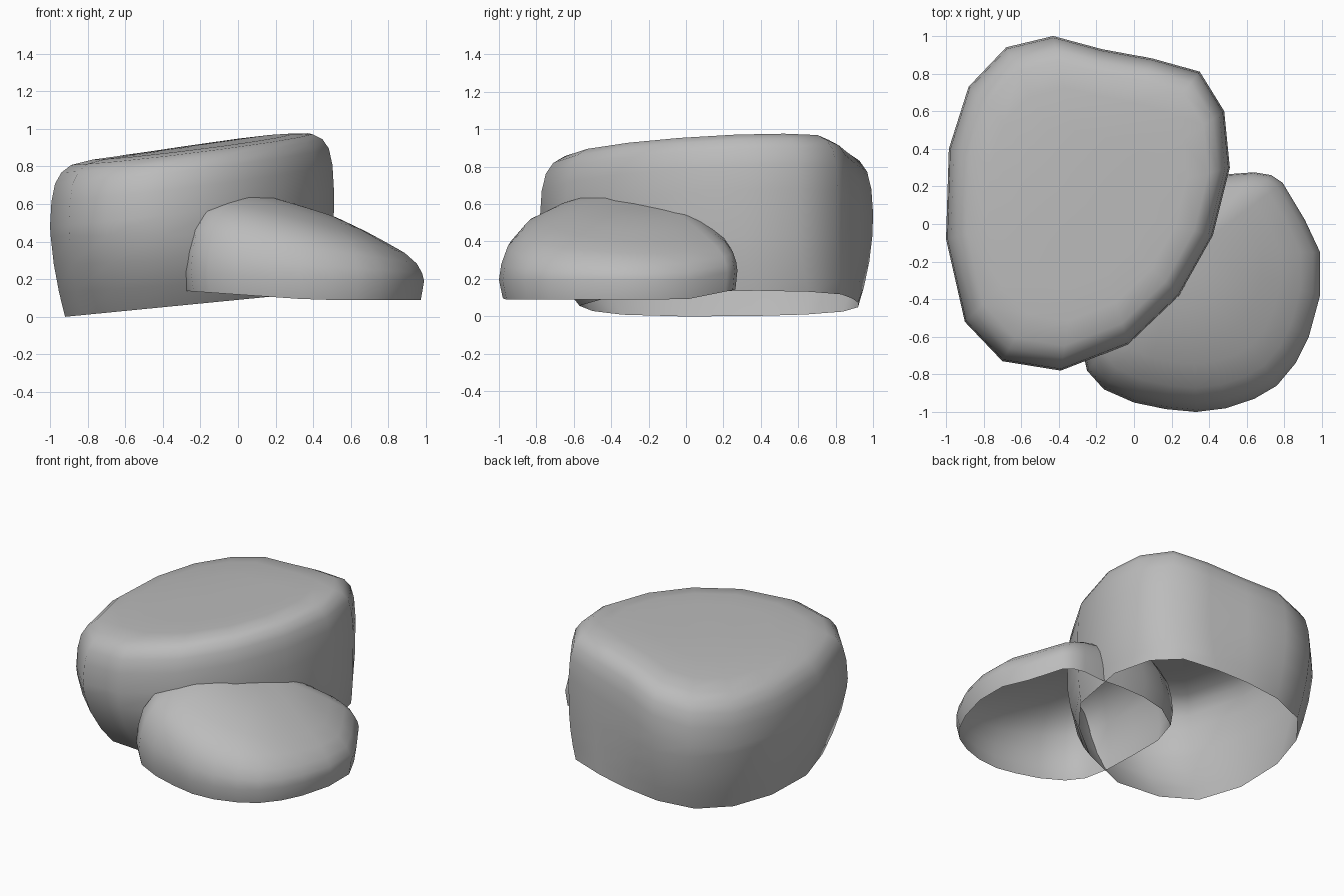
import bpy, bmesh
from mathutils import Vector

cube = bpy.data.objects.get("Cube")
if cube:
    bpy.data.objects.remove(cube, do_unlink=True)

stone = bpy.data.materials.new("stone_grey")
stone.use_nodes = True
GREY = (0.5, 0.5, 0.5, 1)
stone.diffuse_color = GREY
stone.node_tree.nodes["Principled BSDF"].inputs["Base Color"].default_value = GREY


def loft(name, rings, tip):
    """Skin equal-length rings from the open bottom up to a closing tip."""
    bm = bmesh.new()
    loops = [[bm.verts.new(p) for p in ring] for ring in rings]
    n = len(loops[0])
    for low, high in zip(loops, loops[1:]):
        for i in range(n):
            j = (i + 1) % n
            bm.faces.new((low[i], low[j], high[j], high[i]))
    top = bm.verts.new(tip)
    for i in range(n):
        bm.faces.new((loops[-1][i], loops[-1][(i + 1) % n], top))
    bmesh.ops.recalc_face_normals(bm, faces=bm.faces)
    if top.normal.z < 0:
        bmesh.ops.reverse_faces(bm, faces=bm.faces)
    mesh = bpy.data.meshes.new(name)
    bm.to_mesh(mesh)
    bm.free()
    mesh.materials.append(stone)
    mesh.shade_smooth()
    obj = bpy.data.objects.new(name, mesh)
    bpy.context.collection.objects.link(obj)


def inset(p, centre, f):
    return centre + (Vector(p) - centre) * f


# Large boulder: widest outline and the narrower tilted rim below it
wide = [(-.43, 1), (-.68, .94), (-.88, .73), (-.985, .4), (-1, -.08),
        (-.9, -.52), (-.7, -.73), (-.39, -.78), (-.03, -.64), (.24, -.38),
        (.42, -.06), (.51, .3), (.48, .6), (.35, .81), (.1, .88), (-.17, .93)]
rim = [(-.42, .92), (-.66, .84), (-.82, .64), (-.91, .34), (-.92, -.03),
       (-.83, -.34), (-.63, -.5), (-.34, -.57), (-.02, -.46), (.24, -.26),
       (.41, -.04), (.48, .38), (.42, .66), (.28, .83), (.05, .89), (-.17, .92)]
mid = Vector((-.25, .1))


def big_top(p):
    # Sloping crown that drops a little at the back right corner
    corner = max(0, (p.y - p.x) / 1.414 - .3)
    return .93 + .115 * p.x + .03 * p.y - .08 * corner ** 2


rings = []
for bulge, z in ((0, 0), (.4, .13), (.75, .28), (.96, .43)):
    rings.append([(*Vector(a).lerp(Vector(b), bulge),
                   z + (1 - bulge) * (.09 + .098 * a[0])) for a, b in zip(rim, wide)])
for f, drop in ((1, .32), (.99, .19), (.965, .1), (.92, .045), (.85, .012),
                (.7, 0), (.45, 0), (.2, 0)):
    ring = [inset(p, mid, f) for p in wide]
    rings.append([(*p, big_top(p) - drop) for p in ring])
loft("large_boulder", rings, (*mid, big_top(mid)))

# Small boulder: low dome leaning against the large one
outline = [(.33, .27), (.5, .265), (.64, .275), (.73, .26), (.79, .22), (.91, .02),
           (.99, -.15), (.99, -.38), (.93, -.6), (.86, -.74), (.76, -.86),
           (.64, -.93), (.49, -.98), (.33, -1), (.17, -.985), (0, -.95),
           (-.16, -.88), (-.25, -.78), (-.29, -.6), (-.3, -.35), (-.3, -.1),
           (-.25, .09), (-.08, .2), (.12, .25)]
heart = Vector((.3, -.15))


def rim_height(p):
    return .09 + .07 * max(0, .4 - p.x) + .2 * max(0, p.y)


def small_top(p, g):
    foot = rim_height(p) + .1
    return foot + (.68 - .3 * p.x - .04 * p.y - foot) * g


rings = [[(*p, rim_height(p)) for p in (inset(q, heart, .975) for q in outline)]]
for f, g in ((1, 0), (.985, .2), (.945, .42), (.85, .63), (.7, .78), (.55, .89),
             (.35, .98), (.15, 1)):
    ring = [inset(p, heart, f) for p in outline]
    rings.append([(*p, small_top(p, g)) for p in ring])
loft("small_boulder", rings, (*heart, small_top(heart, 1)))
